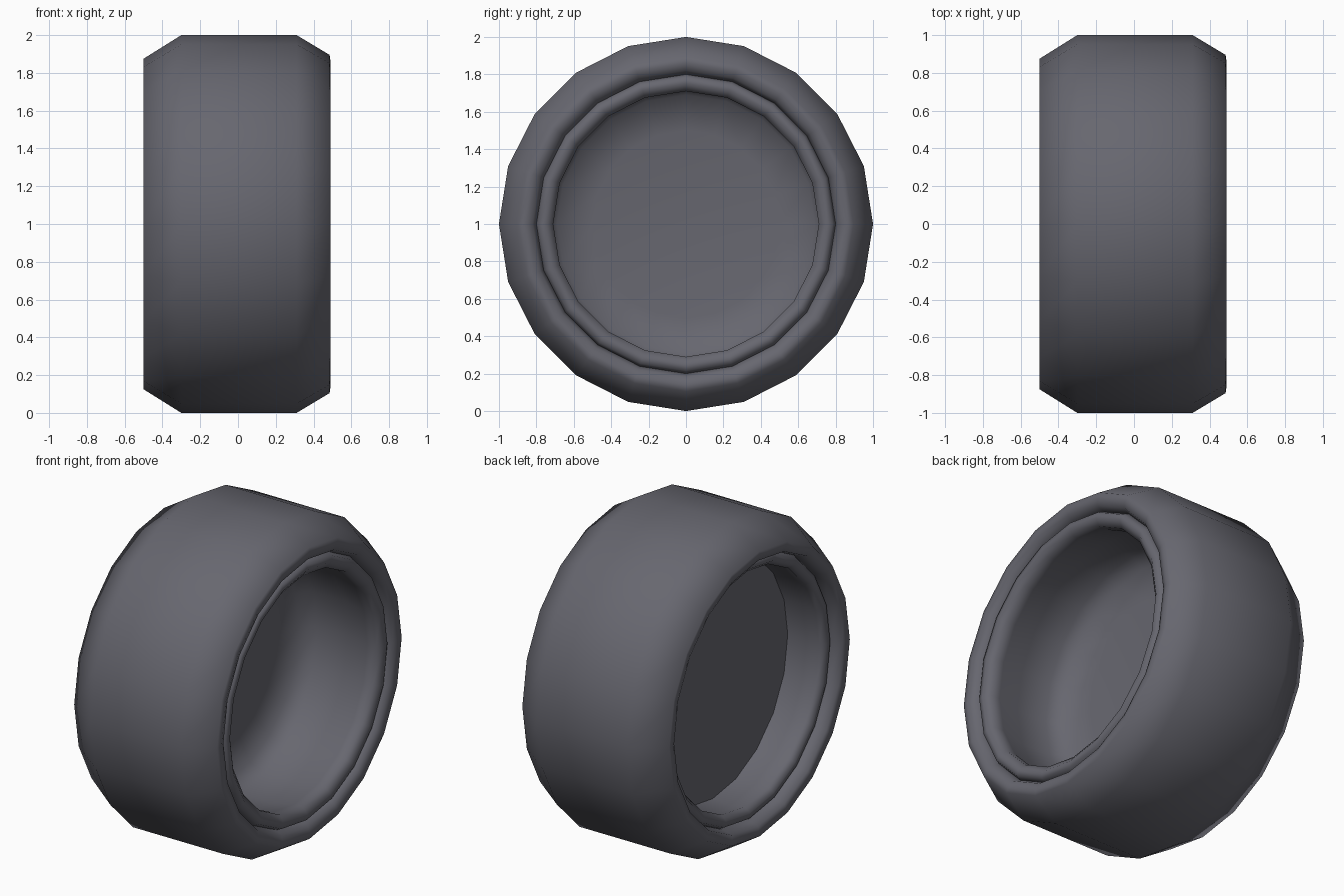
import bpy, bmesh, math

if "Cube" in bpy.data.objects:
    bpy.data.objects.remove(bpy.data.objects["Cube"])

SIDES = 20

mat = bpy.data.materials.new("dark_rubber")
mat.diffuse_color = (0.135, 0.135, 0.16, 1)
mat.use_nodes = True
mat.node_tree.nodes["Principled BSDF"].inputs["Base Color"].default_value = mat.diffuse_color


def lathe(name, profile, closed, angle):
    """Revolve (x, radius) points about the wheel axle, which runs along x at z = 1."""
    bm = bmesh.new()
    rings = []
    for x, r in profile:
        if r == 0:
            rings.append([bm.verts.new((x, 0, 1))] * SIDES)
            continue
        ring = []
        for i in range(SIDES):
            a = 2 * math.pi * i / SIDES
            ring.append(bm.verts.new((x, r * math.sin(a), 1 + r * math.cos(a))))
        rings.append(ring)
    pairs = list(zip(rings, rings[1:]))
    if closed:
        pairs.append((rings[-1], rings[0]))
    for a, b in pairs:
        for i in range(SIDES):
            j = (i + 1) % SIDES
            corners = list(dict.fromkeys((a[i], a[j], b[j], b[i])))
            bm.faces.new(corners)
    bmesh.ops.recalc_face_normals(bm, faces=bm.faces[:])
    mesh = bpy.data.meshes.new(name)
    bm.to_mesh(mesh)
    bm.free()
    mesh.materials.append(mat)
    obj = bpy.data.objects.new(name, mesh)
    bpy.context.collection.objects.link(obj)
    bpy.ops.object.select_all(action='DESELECT')
    obj.select_set(True)
    bpy.context.view_layer.objects.active = obj
    bpy.ops.object.shade_smooth_by_angle(angle=math.radians(angle))
    return obj


# Tyre: flat tread, sloped shoulders, rounded bead at the outer side
lathe("tyre", [
    (-0.42, 0.80), (-0.49, 0.815), (-0.50, 0.875), (-0.30, 1.0),
    (0.31, 1.0), (0.485, 0.895), (0.49, 0.86), (0.475, 0.82), (0.43, 0.80),
], True, 70)

# Rim: lip on both sides, hollow barrel and a solid disc across the middle
lathe("rim", [
    (-0.18, 0), (-0.18, 0.73), (-0.30, 0.74), (-0.40, 0.72),
    (-0.435, 0.75), (-0.43, 0.785), (-0.40, 0.80),
    (0.43, 0.80), (0.465, 0.785), (0.47, 0.75), (0.44, 0.71),
    (0.38, 0.71), (0.22, 0.745), (0.02, 0.74), (-0.07, 0.69), (-0.10, 0.50), (-0.11, 0),
], False, 75)
